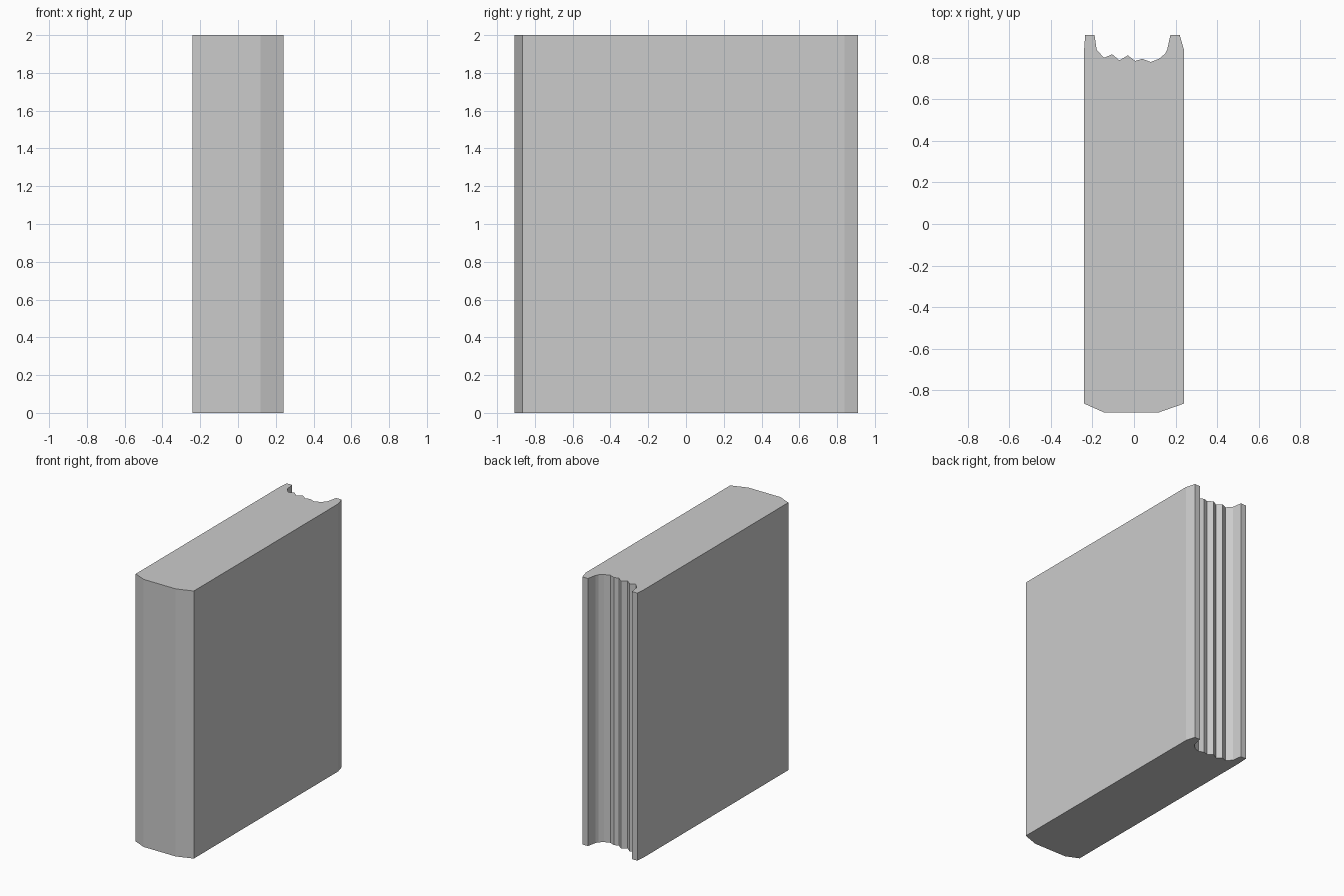
import bpy, bmesh

if "Cube" in bpy.data.objects:
    bpy.data.objects.remove(bpy.data.objects["Cube"])

HEIGHT = 2.0

# Plan outline: bevelled spine at -y, cover lips and ragged page edges at +y
spine = [(-0.24, -0.865), (-0.145, -0.907), (0.12, -0.907), (0.24, -0.865)]
right_lip = [(0.24, 0.84), (0.22, 0.91), (0.175, 0.91), (0.16, 0.84)]
pages = [(0.15, 0.82), (0.12, 0.795), (0.08, 0.78), (0.04, 0.795), (0.005, 0.785),
         (-0.03, 0.812), (-0.07, 0.788), (-0.105, 0.817), (-0.145, 0.80)]
left_lip = [(-0.18, 0.84), (-0.19, 0.91), (-0.235, 0.91), (-0.24, 0.84)]


def extrude_outline(name, outline, height):
    bm = bmesh.new()
    base = bm.faces.new([bm.verts.new((x, y, 0)) for x, y in outline])
    result = bmesh.ops.extrude_face_region(bm, geom=[base], use_keep_orig=True)
    top = [g for g in result["geom"] if isinstance(g, bmesh.types.BMVert)]
    bmesh.ops.translate(bm, verts=top, vec=(0, 0, height))
    bmesh.ops.recalc_face_normals(bm, faces=bm.faces)
    mesh = bpy.data.meshes.new(name)
    bm.to_mesh(mesh)
    bm.free()
    obj = bpy.data.objects.new(name, mesh)
    bpy.context.collection.objects.link(obj)
    return obj


# Closed book standing upright
extrude_outline("book", spine + right_lip + pages + left_lip, HEIGHT)
